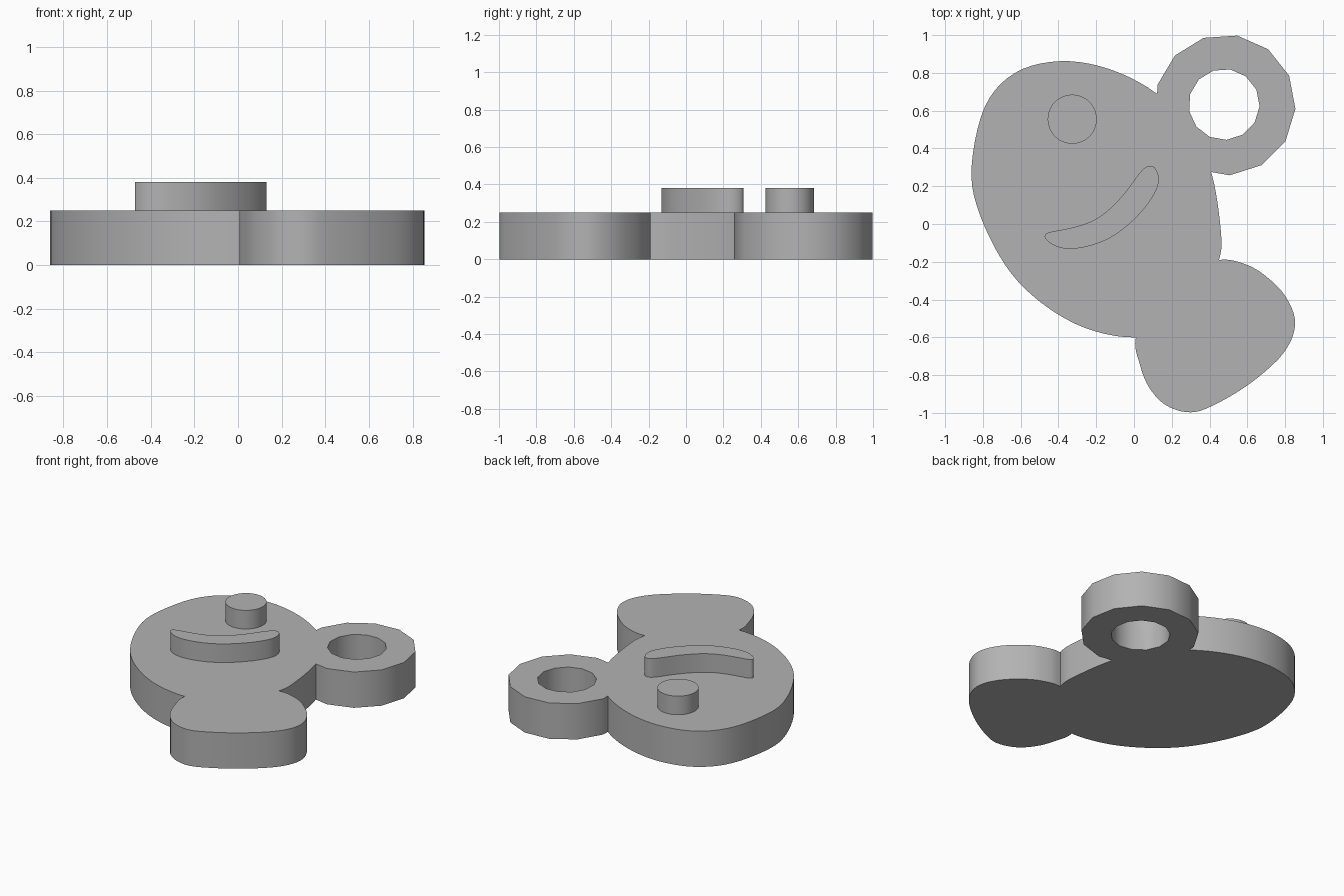
import bpy, bmesh, math
from mathutils import Vector

if "Cube" in bpy.data.objects:
    bpy.data.objects.remove(bpy.data.objects["Cube"])

grey = bpy.data.materials.new("plain grey")
grey.diffuse_color = (0.45, 0.45, 0.45, 1)
grey.use_nodes = True
grey.node_tree.nodes["Principled BSDF"].inputs["Base Color"].default_value = grey.diffuse_color


def smooth_loop(pts, steps=5):
    """Closed Catmull-Rom curve through the given points."""
    p = [Vector(q) for q in pts]
    n, out = len(p), []
    for i in range(n):
        a, b, c, d = (p[(i + k) % n] for k in (-1, 0, 1, 2))
        for s in range(steps):
            t = s / steps
            out.append(0.5 * (2 * b + (c - a) * t + (2 * a - 5 * b + 4 * c - d) * t**2
                              + (3 * b - a - 3 * c + d) * t**3))
    return out


def circle(cx, cy, r, sides, start=0):
    return [(cx + r * math.cos(start + math.tau * i / sides),
             cy + r * math.sin(start + math.tau * i / sides)) for i in range(sides)]


def prism(name, outline, z0, z1):
    """Extrude a flat outline from z0 to z1."""
    bm = bmesh.new()
    face = bm.faces.new([bm.verts.new((x, y, z0)) for x, y in outline])
    ext = bmesh.ops.extrude_face_region(bm, geom=[face])
    for v in ext["geom"]:
        if isinstance(v, bmesh.types.BMVert):
            v.co.z = z1
    bmesh.ops.recalc_face_normals(bm, faces=bm.faces)
    mesh = bpy.data.meshes.new(name)
    bm.to_mesh(mesh)
    bm.free()
    mesh.materials.append(grey)
    obj = bpy.data.objects.new(name, mesh)
    bpy.context.collection.objects.link(obj)
    return obj


def combine(target, tool, operation):
    """Apply a boolean and discard the tool object."""
    mod = target.modifiers.new("combine", 'BOOLEAN')
    mod.operation, mod.object, mod.solver = operation, tool, 'EXACT'
    bpy.context.view_layer.objects.active = target
    bpy.ops.object.modifier_apply(modifier=mod.name)
    bpy.data.objects.remove(tool)


H, TOP = 0.25, 0.38

# Rounded fish body
body = prism("fish_body", smooth_loop([
    (-.39, .862), (-.13, .82), (.12, .69), (.30, .49), (.41, .27), (.46, -.04),
    (.45, -.19), (.37, -.38), (.22, -.53), (.01, -.60), (-.26, -.55), (-.50, -.41),
    (-.68, -.22), (-.82, .06), (-.86, .30), (-.79, .62), (-.63, .80)]), 0, H)

# Two-lobed tail
tail = prism("tail", smooth_loop([
    (.01, -.60), (.03, -.74), (.08, -.865), (.17, -.96), (.30, -.997), (.43, -.955),
    (.62, -.84), (.79, -.685), (.853, -.53), (.80, -.38), (.67, -.255), (.55, -.20),
    (.45, -.19), (.30, -.22), (.10, -.38)]), 0, H)
combine(body, tail, 'UNION')

# Thirteen-sided hanging ring with a hole
start = math.radians(80)
combine(body, prism("ring", circle(.482, .63, .373, 13, start), 0, H), 'UNION')
combine(body, prism("ring_hole", circle(.477, .633, .188, 13, start), -.1, H + .1), 'DIFFERENCE')

# Raised eye and smile
eye = prism("eye", circle(-.327, .555, .13, 48), H - .01, TOP)
smile = prism("smile", smooth_loop([
    (-.472, -.06), (-.445, -.043), (-.34, -.022), (-.235, .01), (-.14, .07), (-.05, .163),
    (.03, .27), (.07, .305), (.108, .30), (.13, .25), (.12, .185), (.065, .095),
    (-.025, 0), (-.13, -.075), (-.235, -.116), (-.34, -.132), (-.415, -.117),
    (-.462, -.085)], 4), H - .01, TOP)

# Smooth walls, crisp rims
bpy.ops.object.select_all(action='DESELECT')
for obj in (body, eye, smile):
    obj.select_set(True)
bpy.context.view_layer.objects.active = body
bpy.ops.object.shade_smooth_by_angle(angle=math.radians(30))
